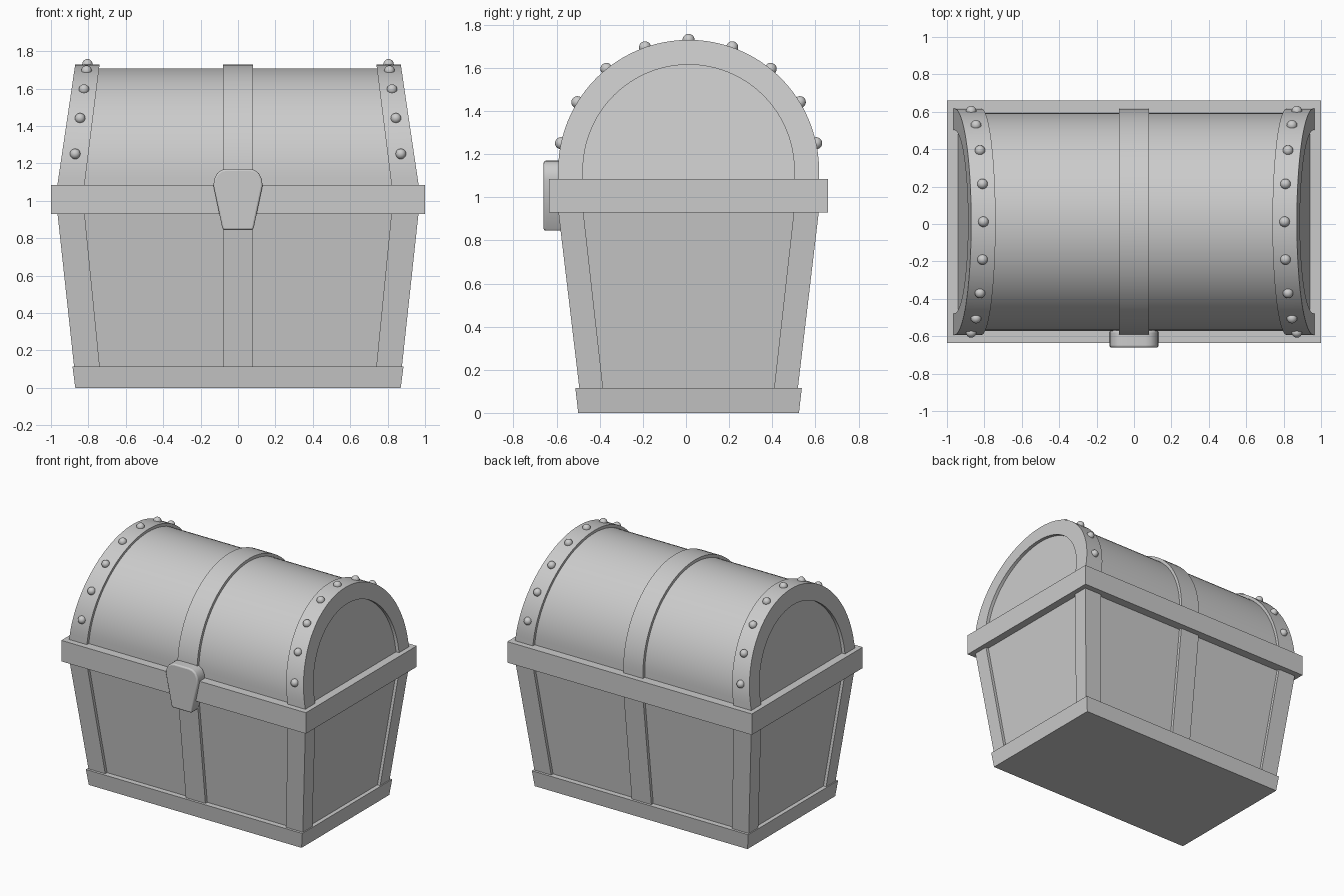
import bpy, bmesh, math
from mathutils import Matrix

if "Cube" in bpy.data.objects:
    bpy.data.objects.remove(bpy.data.objects["Cube"])

YC = 0.012          # depth centre of the chest
LID_Z = 1.125       # centre height of the lid arch
R_OUT, R_IN, R_BARREL = 0.605, 0.49, 0.583
RECESS = 0.022

grey = bpy.data.materials.new("plain_grey")
grey.use_nodes = True
COLOUR = (0.6, 0.6, 0.6, 1)
grey.diffuse_color = COLOUR
grey.node_tree.nodes["Principled BSDF"].inputs["Base Color"].default_value = COLOUR


def finish(name, bm, smooth=True):
    bmesh.ops.recalc_face_normals(bm, faces=bm.faces)
    mesh = bpy.data.meshes.new(name)
    bm.to_mesh(mesh)
    bm.free()
    mesh.materials.append(grey)
    obj = bpy.data.objects.new(name, mesh)
    bpy.context.collection.objects.link(obj)
    if smooth:
        bpy.ops.object.select_all(action='DESELECT')
        obj.select_set(True)
        bpy.context.view_layer.objects.active = obj
        bpy.ops.object.shade_smooth_by_angle(angle=math.radians(35))
    return obj


def bridge(bm, loops, closed=False):
    """Skin a list of equally long vertex rings."""
    rings = [[bm.verts.new(p) for p in ring] for ring in loops]
    pairs = list(zip(rings, rings[1:]))
    if closed:
        pairs.append((rings[-1], rings[0]))
    for a, b in pairs:
        for i in range(len(a)):
            j = (i + 1) % len(a)
            bm.faces.new((a[i], a[j], b[j], b[i]))
    if not closed:
        bm.faces.new(rings[0])
        bm.faces.new(rings[-1])


def frustum(name, low, high):
    """Tapered block; low and high are (x0, x1, y0, y1, z)."""
    bm = bmesh.new()
    bridge(bm, [[(a, c + YC, z), (b, c + YC, z), (b, d + YC, z), (a, d + YC, z)]
                for a, b, c, d, z in (low, high)])
    return finish(name, bm, False)


def arch(radius, x_at):
    """Horseshoe outline whose x position depends on height."""
    pts = [(radius, 1.0)]
    for i in range(49):
        t = math.pi * i / 48
        pts.append((radius * math.cos(t), LID_Z + radius * math.sin(t)))
    pts.append((-radius, 1.0))
    return [(x_at(z), y + YC, z) for y, z in pts]


# Slanted lid ends
def outer_x(z):
    return 0.965 - 0.148 * (z - 1.09)


def inner_x(z):
    return 0.82 - 0.125 * (z - 1.09)


def lid_solid(name, radius, x_at):
    bm = bmesh.new()
    bridge(bm, [arch(radius, lambda z: -x_at(z)), arch(radius, x_at)])
    return finish(name, bm)


# Body: foot band, recessed panels, rim
frustum("base_band", (-0.87, 0.87, -0.512, 0.512, 0),
        (0.885 * -1, 0.885, -0.525, 0.525, 0.115))
bx, by, tx, ty = 0.875, 0.505, 0.967, 0.606
frustum("body_panels",
        (RECESS - bx, bx - RECESS, RECESS - by, by - RECESS, 0.1),
        (RECESS - tx, tx - RECESS, RECESS - ty, ty - RECESS, 0.95))
frustum("rim_band", (-1, 1, -0.647, 0.647, 0.93), (-1, 1, -0.647, 0.647, 1.085))

# Corner posts and middle straps
for fy, depth in ((-1, "front"), (1, "back")):
    for fx, side in ((-1, "right"), (1, "left")):
        low = sorted((fx * bx, fx * 0.738)) + sorted((fy * by, fy * 0.395)) + [0.1]
        high = sorted((fx * tx, fx * 0.822)) + sorted((fy * ty, fy * 0.49)) + [0.95]
        frustum(f"{depth}_{side}_post", low, high)
    frustum(f"{depth}_body_strap",
            [-0.08, 0.08] + sorted((fy * by, fy * 0.4)) + [0.1],
            [-0.08, 0.08] + sorted((fy * ty, fy * 0.5)) + [0.95])

# Lid barrel, recessed end panels, middle strap
lid_solid("lid_barrel", R_BARREL, lambda z: inner_x(z) + 0.02)
lid_solid("lid_end_panels", R_IN + 0.01, lambda z: outer_x(z) - 0.025)
lid_solid("lid_strap", R_OUT, lambda z: 0.08)

# Lid end hoops with rivets
for s, side in ((-1, "right"), (1, "left")):
    def out(z):
        return s * outer_x(z)

    def inn(z):
        return s * inner_x(z)

    bm = bmesh.new()
    bridge(bm, [arch(R_OUT, out), arch(R_OUT, inn),
                arch(R_IN, inn), arch(R_IN, out)], closed=True)
    finish(f"{side}_lid_hoop", bm)

    bm = bmesh.new()
    for k in range(-4, 5):
        t = math.radians(90 + 19.5 * k)
        z = LID_Z + R_OUT * math.sin(t)
        pos = (s * (outer_x(z) + inner_x(z)) / 2, YC + R_OUT * math.cos(t), z)
        bmesh.ops.create_uvsphere(bm, u_segments=16, v_segments=10, radius=0.028,
                                  matrix=Matrix.Translation(pos))
    finish(f"{side}_rivets", bm)

# Lock plate: tapered shield with a rounded top
half = [(0.075, 0.845), (0.084, 0.855), (0.131, 1.08), (0.128, 1.115),
        (0.112, 1.147), (0.088, 1.165), (0.06, 1.17)]
outline = half + [(-x, z) for x, z in reversed(half)]
bm = bmesh.new()
bridge(bm, [[(x, y, z) for x, z in outline] for y in (-0.66, -0.57)])
lock = finish("lock_plate", bm)
bevel = lock.modifiers.new("soft_edge", 'BEVEL')
bevel.width = 0.01
bevel.segments = 3
bevel.limit_method = 'ANGLE'
bevel.angle_limit = math.radians(60)
